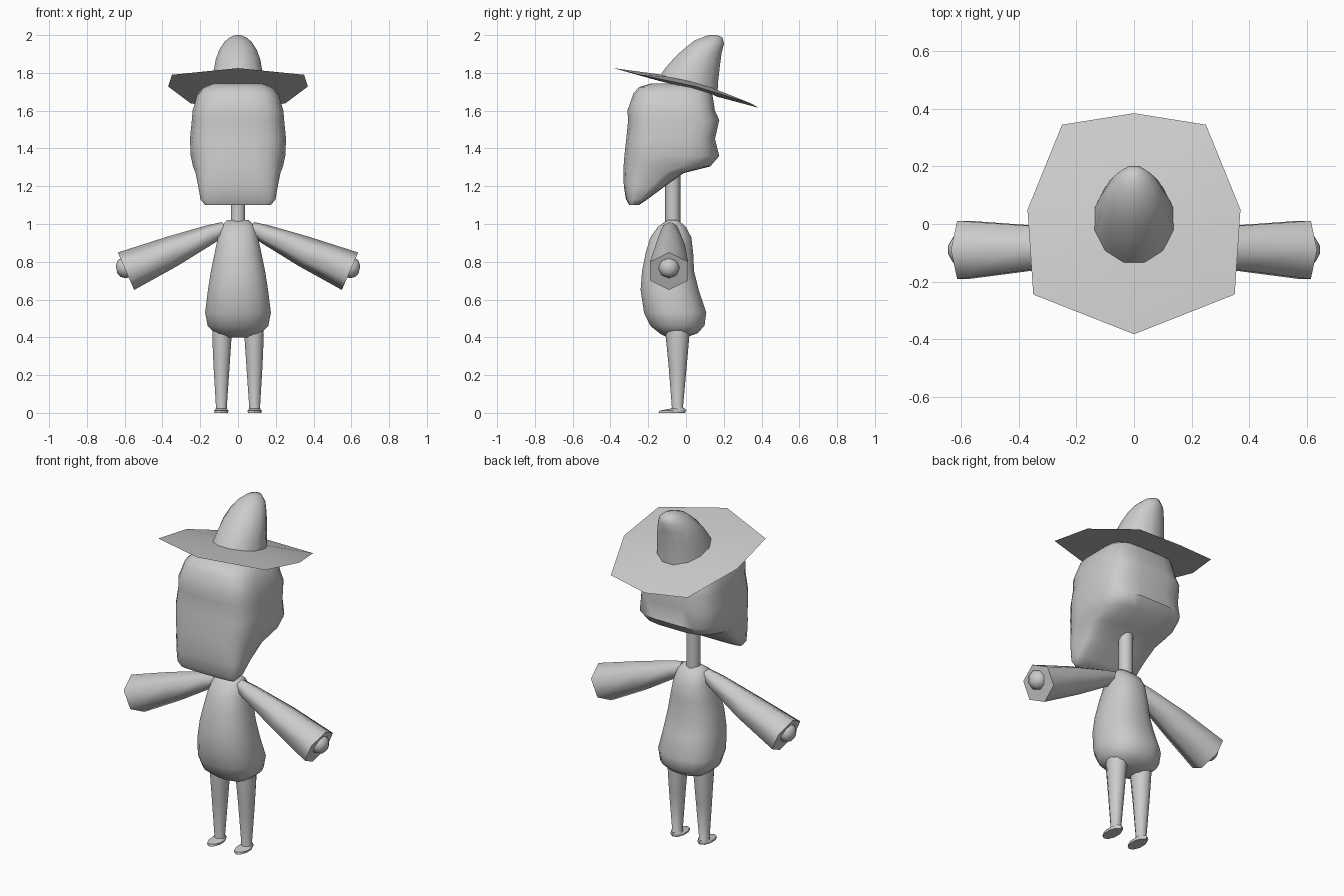
import bpy, bmesh, math
from mathutils import Vector

if "Cube" in bpy.data.objects:
    bpy.data.objects.remove(bpy.data.objects["Cube"])

grey = bpy.data.materials.new("plain grey")
grey.diffuse_color = (0.6, 0.6, 0.6, 1)
grey.use_nodes = True
grey.node_tree.nodes["Principled BSDF"].inputs["Base Color"].default_value = grey.diffuse_color


def loft(name, rings, smooth=50):
    """Skin a list of equal-length point rings and cap both ends."""
    bm = bmesh.new()
    rows = [[bm.verts.new(p) for p in ring] for ring in rings]
    n = len(rows[0])
    for a, b in zip(rows, rows[1:]):
        for i in range(n):
            j = (i + 1) % n
            bm.faces.new((a[i], a[j], b[j], b[i]))
    bm.faces.new(rows[0])
    bm.faces.new(rows[-1])
    bmesh.ops.recalc_face_normals(bm, faces=bm.faces)
    me = bpy.data.meshes.new(name)
    bm.to_mesh(me)
    bm.free()
    ob = bpy.data.objects.new(name, me)
    bpy.context.collection.objects.link(ob)
    me.materials.append(grey)
    bpy.ops.object.select_all(action='DESELECT')
    ob.select_set(True)
    bpy.context.view_layer.objects.active = ob
    bpy.ops.object.shade_smooth_by_angle(angle=math.radians(smooth))
    return ob


def ring(z, y0, y1, hw, x=0, n=16, power=1.0, tilt=0.0):
    """Horizontal rounded ring; power below 1 squares it, tilt lowers its back."""
    pts = []
    for i in range(n):
        a = 2 * math.pi * (i + 0.5) / n
        c, s = math.cos(a), math.sin(a)
        px = math.copysign(abs(c) ** power, c) * hw
        py = math.copysign(abs(s) ** power, s) * (y1 - y0) / 2
        pts.append((x + px, (y0 + y1) / 2 + py, z - tilt * py))
    return pts


def tube(centres, radii, n=12, squash=1.0):
    """Rings square to a path running in the xz plane."""
    d = (Vector(centres[-1]) - Vector(centres[0])).normalized()
    up = Vector((-d.z, 0, d.x))
    side = Vector((0, 1, 0))
    return [[Vector(c) + r * (math.cos(t) * up + math.sin(t) * side * squash)
             for t in [2 * math.pi * i / n for i in range(n)]]
            for c, r in zip(centres, radii)]


# Head: boxy, with a long chin hanging at the front
loft("head", [ring(z, a, b, w, n=20, power=0.55) for z, a, b, w in [
    (1.745, -.18, .06, .13), (1.725, -.25, .10, .18), (1.69, -.28, .14, .215),
    (1.60, -.312, .155, .242), (1.55, -.308, .178, .246), (1.45, -.318, .155, .256),
    (1.36, -.328, .178, .252), (1.305, -.332, .13, .24), (1.27, -.332, -.01, .226),
    (1.20, -.33, -.11, .212), (1.13, -.318, -.205, .20), (1.10, -.30, -.25, .175)]])

# Neck and pear-shaped body
loft("neck", [ring(z, -.11, -.03, .04, n=10) for z in (.95, 1.35)])
loft("body", [ring(z, a, b, w, power=.85) for z, a, b, w in [
    (1.02, -.10, -.04, .06), (.985, -.15, 0, .092), (.93, -.19, .03, .108),
    (.85, -.215, .04, .125), (.75, -.235, .045, .146), (.65, -.243, .07, .162),
    (.53, -.225, .11, .177), (.46, -.19, .10, .163), (.42, -.14, .06, .12),
    (.40, -.10, 0, .07)]])

# Limbs, one set per side
for s, tag in ((-1, "left"), (1, "right")):
    path = [(s * .07, -.085, .978), (s * .14, -.085, .948), (s * .35, -.083, .855),
            (s * .593, -.09, .75)]
    loft(tag + "_arm", tube(path, (.035, .05, .082, .108), n=6, squash=1.08), 65)
    # Hand: a small rounded stub poking out of the sleeve
    hand = [(s * .575, -.09, .772), (s * .605, -.09, .768), (s * .628, -.09, .763),
            (s * .643, -.09, .758)]
    loft(tag + "_hand", tube(hand, (.052, .056, .045, .02), n=8), 60)
    loft(tag + "_leg", [ring(z, a, b, w, x=s * x, n=10) for z, a, b, w, x in [
        (.50, -.11, .02, .055, .083), (.41, -.108, .018, .054, .085),
        (.25, -.092, .004, .045, .087), (.03, -.075, -.016, .030, .088),
        (.015, -.078, -.006, .033, .088)]])
    loft(tag + "_foot", [ring(z, a, b, w, x=s * .088, n=10) for z, a, b, w in [
        (.022, -.085, -.005, .03), (.012, -.14, 0, .04), (0, -.145, -.005, .037)]])

# Hat brim: eight-cornered thin sheet sloping down to the back
half = [(0, -.383, 1.825), (.35, -.245, 1.79), (.37, .05, 1.728), (.25, .345, 1.638),
        (0, .385, 1.615)]
rim = [Vector(p) for p in half] + [Vector((-x, y, z)) for x, y, z in half[3:0:-1]]
mid = Vector((0, .01, 1.735))
inner_top = [mid + (p - mid) * .40 + Vector((0, 0, .022)) for p in rim]
inner_low = [mid + (p - mid) * .40 - Vector((0, 0, .012)) for p in rim]
loft("hat_brim", [inner_top, rim, inner_low], 60)

# Hat crown: cone leaning to the back
loft("hat_crown", [ring(z, a, b, w, n=12, tilt=t) for z, a, b, w, t in [
    (1.73, -.15, .172, .145, .27), (1.79, -.115, .175, .135, .25),
    (1.865, -.058, .184, .122, .2), (1.92, -.005, .192, .102, .15),
    (1.962, .04, .204, .075, .1), (1.988, .085, .195, .045, 0),
    (2.0, .12, .165, .015, 0)]], 60)
